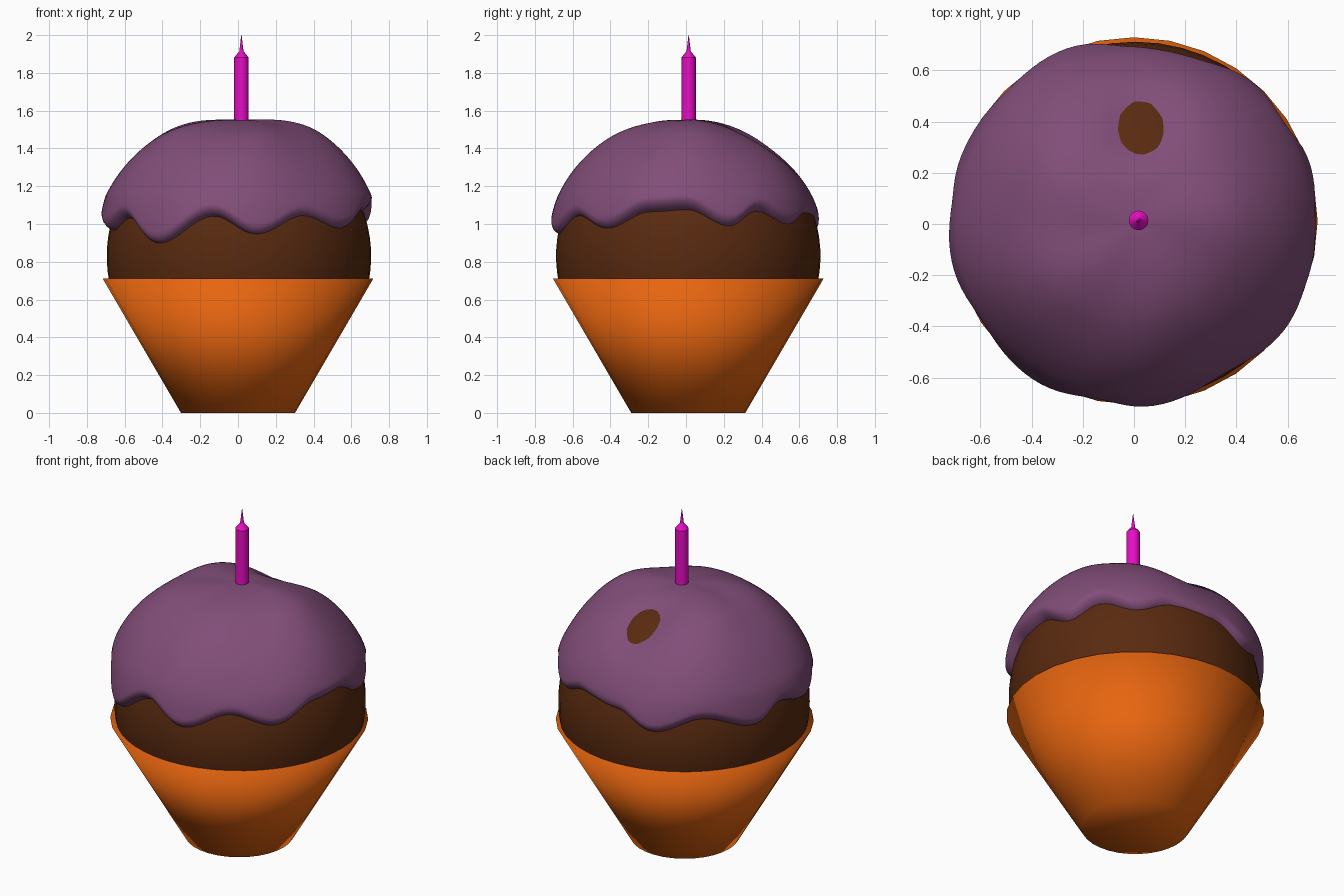
import bpy, bmesh, math
from math import sin, cos, pi, radians, sqrt, exp

if "Cube" in bpy.data.objects:
    bpy.data.objects.remove(bpy.data.objects["Cube"])

CY = 0.012          # shared axis offset of the cake
ZC, RC = 0.83, 0.70  # cake ball centre height and radius


def finish(bm, name, color, sharp=None):
    bmesh.ops.recalc_face_normals(bm, faces=bm.faces)
    for f in bm.faces:
        f.smooth = True
    me = bpy.data.meshes.new(name)
    bm.to_mesh(me)
    bm.free()
    ob = bpy.data.objects.new(name, me)
    bpy.context.collection.objects.link(ob)
    mat = bpy.data.materials.new(name + "_colour")
    mat.diffuse_color = (*color, 1)
    mat.use_nodes = True
    mat.node_tree.nodes["Principled BSDF"].inputs["Base Color"].default_value = mat.diffuse_color
    me.materials.append(mat)
    if sharp:
        bpy.ops.object.select_all(action='DESELECT')
        ob.select_set(True)
        bpy.context.view_layer.objects.active = ob
        bpy.ops.object.shade_smooth_by_angle(angle=radians(sharp))
    return ob


def skin(rings, cap_start=True, cap_end=True):
    """Bridge rings of points into a tube, with optional end caps."""
    bm = bmesh.new()
    vs = [[bm.verts.new(p) for p in r] for r in rings]
    n = len(vs[0])
    for a, b in zip(vs, vs[1:]):
        for i in range(n):
            j = (i + 1) % n
            bm.faces.new((a[i], a[j], b[j], b[i]))
    if cap_start:
        bm.faces.new(vs[0])
    if cap_end:
        bm.faces.new(vs[-1])
    return bm


def lathe(profile, n, cx, cy):
    return skin([[(cx + r * cos(2 * pi * i / n), cy + r * sin(2 * pi * i / n), z)
                  for i in range(n)] for r, z in profile])


# Paper wrapper: smooth-shaded capped cone
finish(lathe([(0.302, 0), (0.717, 0.712)], 32, 0, CY), "wrapper", (0.80, 0.13, 0.005))

# Sponge: ball cut off just inside the wrapper
t0, t1 = math.acos((0.685 - ZC) / RC), 0.02
ball = [t0 + (t1 - t0) * k / 20 for k in range(21)]
finish(lathe([(RC * sin(t), ZC + RC * cos(t)) for t in ball], 48, 0.005, CY),
       "cake", (0.10, 0.023, 0.005), 40)

# Icing: lumpy shell whose lower edge follows drips (angle, height)
drips = [(0, 1.08), (19, 0.99), (33, 1.07), (51, 1.0), (68, 1.06), (91, 1.04),
         (110, 0.95), (133, 1.03), (159, 0.95), (174, 1.03), (195, 0.97),
         (211, 1.04), (233, 0.90), (259, 1.05), (278, 0.95), (301, 1.05),
         (322, 0.98), (343, 1.07), (360, 1.08)]


def rim_height(deg):
    for (a, za), (b, zb) in zip(drips, drips[1:]):
        if a <= deg <= b:
            return za + (zb - za) * (0.5 - 0.5 * cos(pi * (deg - a) / (b - a)))


def icing_point(theta, phi, lip):
    side = min(1, theta / 0.6)
    side = side * side * (3 - 2 * side)
    low = max(0, min(1, (theta - 1.15) / 0.35))
    r = 0.722 + side * (0.037 + 0.014 * cos(2 * phi) * (1 - low)) - 0.028 * low
    r += 0.007 * side * sin(5 * phi + 3 * theta) + 0.006 * side * sin(3 * phi + 1)
    # thin spot where the sponge shows through
    dx, dy = r * sin(theta) * cos(phi) - 0.04, r * sin(theta) * sin(phi) - 0.385
    r -= 0.062 * exp(-(dx * dx + dy * dy) / 0.022)
    r += (0.685 - r) * (1 - sqrt(max(0, 1 - lip * lip)))
    return (r * sin(theta) * cos(phi), CY * 0.5 + r * sin(theta) * sin(phi),
            ZC + r * cos(theta))


N, ROWS = 120, 44
rings = []
for k in range(ROWS + 1):
    ring = []
    for i in range(N):
        phi = 2 * pi * i / N
        edge = math.acos((rim_height(360 * i / N) - ZC) / 0.72)
        lip = max(0, (k - (ROWS - 8)) / 8)
        # body rows reach the lip, then the lip rows round it under
        if k <= ROWS - 8:
            theta = 0.02 + (edge - 0.09) * k / (ROWS - 8)
        else:
            lip = sin(lip * pi / 2)
            theta = edge - 0.07 + 0.07 * lip
        ring.append(icing_point(theta, phi, lip))
    rings.append(ring)
finish(skin(rings, True, False), "icing", (0.22, 0.075, 0.19))

# Candle with tapered top and wick
finish(lathe([(0.038, 1.50), (0.038, 1.882), (0.011, 1.915), (0.001, 2.0)],
             24, 0.018, 0.014), "candle", (0.80, 0.004, 0.55), 30)
